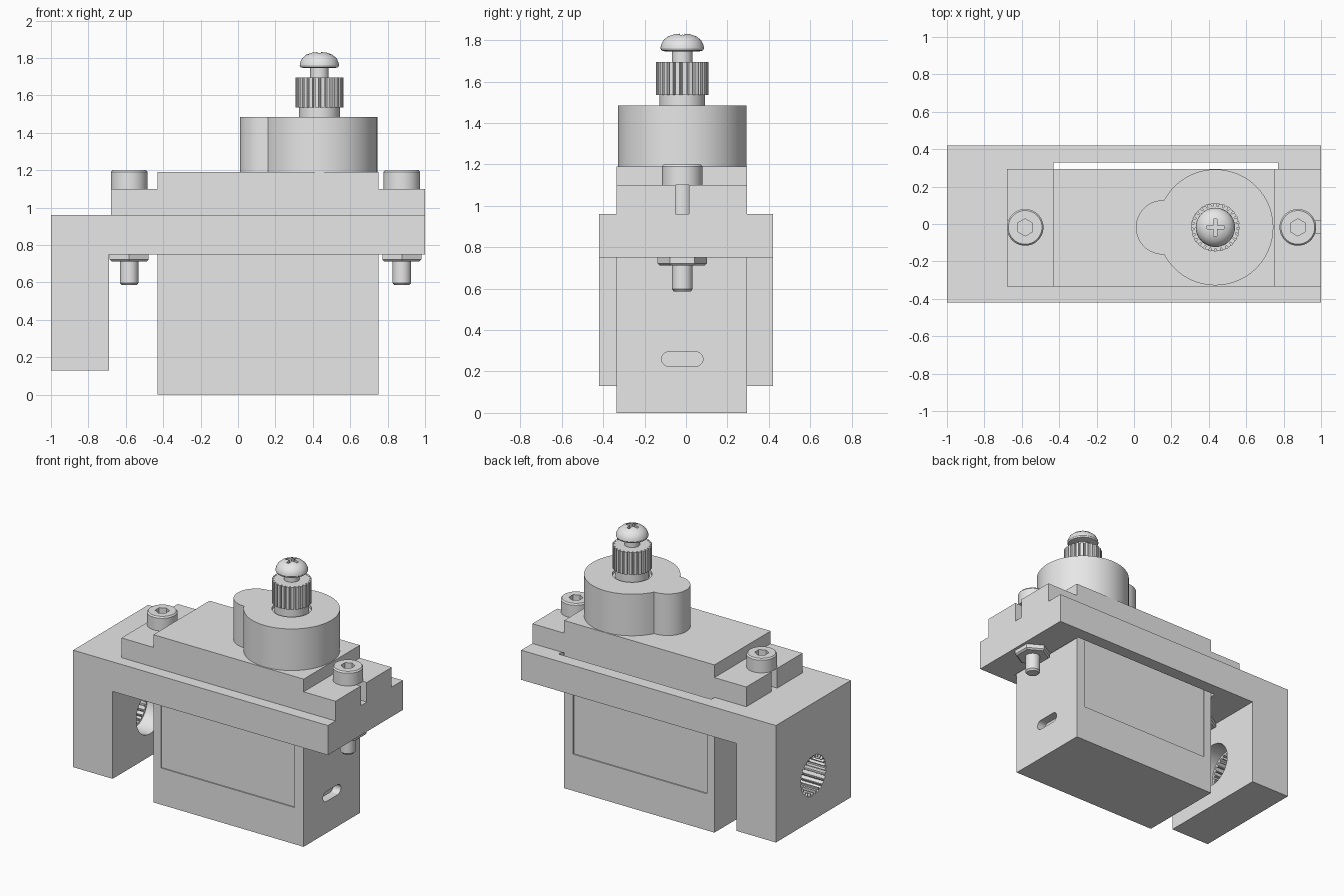
import bpy
import bmesh
from math import pi, cos, sin, acos, tau

if "Cube" in bpy.data.objects:
    bpy.data.objects.remove(bpy.data.objects["Cube"], do_unlink=True)

grey = bpy.data.materials.new("light grey")
grey.use_nodes = True
grey.diffuse_color = (0.8, 0.8, 0.8, 1)
grey.node_tree.nodes["Principled BSDF"].inputs["Base Color"].default_value = (0.8, 0.8, 0.8, 1)

MID = -0.018      # servo centre line in y
SHAFT = 0.435     # output shaft in x


def finish(name, bm):
    bmesh.ops.recalc_face_normals(bm, faces=bm.faces)
    mesh = bpy.data.meshes.new(name)
    bm.to_mesh(mesh)
    bm.free()
    mesh.materials.append(grey)
    ob = bpy.data.objects.new(name, mesh)
    bpy.context.collection.objects.link(ob)
    return ob


def prism(name, outline, lo, hi, axis="z"):
    """Extrude a closed 2D outline along one axis."""
    place = {"x": lambda u, v, w: (w, u, v),
             "y": lambda u, v, w: (u, w, v),
             "z": lambda u, v, w: (u, v, w)}[axis]
    bm = bmesh.new()
    a = [bm.verts.new(place(u, v, lo)) for u, v in outline]
    b = [bm.verts.new(place(u, v, hi)) for u, v in outline]
    bm.faces.new(a)
    bm.faces.new(b)
    n = len(a)
    for i in range(n):
        j = (i + 1) % n
        bm.faces.new((a[i], a[j], b[j], b[i]))
    return finish(name, bm)


def box(name, x0, x1, y0, y1, z0, z1):
    return prism(name, [(x0, y0), (x1, y0), (x1, y1), (x0, y1)], z0, z1)


def arc(cx, cy, r, start, end, n):
    return [(cx + r * cos(start + (end - start) * i / n),
             cy + r * sin(start + (end - start) * i / n)) for i in range(n + 1)]


def ring(cx, cy, r, n=48):
    return arc(cx, cy, r, pi / 2, pi / 2 + tau, n)[:-1]


def splined(cx, cy, r_out, r_in, teeth):
    pts = []
    for i in range(teeth):
        for frac, r in ((0, r_out), (0.6, r_out), (0.7, r_in), (0.9, r_in)):
            t = tau * (i + frac) / teeth
            pts.append((cx + r * cos(t), cy + r * sin(t)))
    return pts


def lathe(name, cx, cy, profile, n=48):
    """Turn (radius, z) points round a vertical axis and cap both ends."""
    bm = bmesh.new()
    rings = [[bm.verts.new((x, y, z)) for x, y in ring(cx, cy, r, n)] for r, z in profile]
    for a, b in zip(rings, rings[1:]):
        for i in range(n):
            j = (i + 1) % n
            bm.faces.new((a[i], a[j], b[j], b[i]))
    bm.faces.new(rings[0])
    bm.faces.new(rings[-1])
    return finish(name, bm)


def cut(ob, *cutters):
    bpy.context.view_layer.objects.active = ob
    for c in cutters:
        mod = ob.modifiers.new("cut", "BOOLEAN")
        mod.operation = "DIFFERENCE"
        mod.solver = "EXACT"
        mod.object = c
        bpy.ops.object.modifier_apply(modifier=mod.name)
        bpy.data.objects.remove(c, do_unlink=True)


parts = []

# Bracket: plate with a hanging leg, a servo opening and a splined bore
bracket = prism("bracket", [(-1, 0.13), (-0.69, 0.13), (-0.69, 0.75), (1, 0.75), (1, 0.96), (-1, 0.96)],
                -0.42, 0.42, "y")
cut(bracket,
    box("opening", -0.43, 0.77, -0.335, 0.33, 0.6, 1.1),
    prism("spline_bore", splined(0, 0.445, 0.142, 0.122, 25), -1.1, -0.8, "x"),
    prism("counterbore", ring(0, 0.445, 0.155), -0.82, -0.6, "x"))
parts.append(bracket)

# Servo case: body, stepped flanges and top in one profile
case = prism("servo_case",
             [(-0.43, 0), (0.75, 0), (0.75, 0.96), (1, 0.96), (1, 1.1), (0.75, 1.1), (0.75, 1.19),
              (-0.43, 1.19), (-0.43, 1.1), (-0.68, 1.1), (-0.68, 0.96), (-0.43, 0.96)],
             -0.335, 0.295, "y")
slot = (arc(MID + 0.065, 0.26, 0.035, -pi / 2, pi / 2, 12)
        + arc(MID - 0.065, 0.26, 0.035, pi / 2, 1.5 * pi, 12))
cut(case,
    box("front_panel_cut", -0.37, 0.68, -0.4, -0.327, 0.26, 0.85),
    box("back_panel_cut", -0.37, 0.68, 0.287, 0.4, 0.26, 0.85),
    prism("cable_slot", slot, 0.69, 0.8, "x"),
    box("right_slot", 0.875, 1.1, MID - 0.033, MID + 0.033, 0.9, 1.15),
    box("left_slot", -0.8, -0.58, MID - 0.033, MID + 0.033, 0.9, 1.15))
parts.append(case)

# Gear housing: large and small round lobes merged into one outline
R, r, gap = 0.31, 0.145, 0.28
big = acos((gap**2 + R**2 - r**2) / (2 * gap * R))
small = acos((gap**2 + r**2 - R**2) / (2 * gap * r))
lobes = (arc(SHAFT, MID, R, -pi + big, pi - big, 64)
         + arc(SHAFT - gap, MID, r, small, tau - small, 32)[1:-1])
housing = prism("gear_housing", lobes, 1.19, 1.485)
cut(housing, prism("shaft_recess", ring(SHAFT, MID, 0.128), 1.465, 1.6))
parts.append(housing)

# Output shaft: collar, splined gear and cross-head screw
parts.append(prism("shaft_collar", ring(SHAFT, MID, 0.11), 1.46, 1.54))
parts.append(prism("output_spline", splined(SHAFT, MID, 0.128, 0.113, 25), 1.535, 1.695))
parts.append(prism("horn_screw_neck", ring(SHAFT, MID, 0.05), 1.69, 1.76))
head = lathe("horn_screw_head", SHAFT, MID,
             [(0.085, 1.746), (0.1, 1.75), (0.105, 1.76), (0.103, 1.775), (0.092, 1.798),
              (0.07, 1.817), (0.04, 1.828), (0.012, 1.831)])
cut(head,
    box("cross_a", SHAFT - 0.046, SHAFT + 0.046, MID - 0.01, MID + 0.01, 1.79, 1.9),
    box("cross_b", SHAFT - 0.01, SHAFT + 0.01, MID - 0.046, MID + 0.046, 1.79, 1.9))
parts.append(head)

# Mounting bolts with hex sockets, and hex nuts below the plate
for side, x in (("right", -0.582), ("left", 0.876)):
    bolt = lathe(side + "_bolt", x, MID,
                 [(0.04, 0.585), (0.05, 0.597), (0.05, 1.1), (0.098, 1.1), (0.098, 1.19), (0.09, 1.2)])
    cut(bolt, prism("socket", ring(x, MID, 0.046, 6), 1.14, 1.3))
    nut = lathe(side + "_nut", x, MID, [(0.108, 0.712), (0.12, 0.722), (0.12, 0.75)], 6)
    parts += [bolt, nut]

# Smooth the round surfaces and keep the edges sharp
bpy.ops.object.select_all(action="DESELECT")
for ob in parts:
    ob.select_set(True)
bpy.context.view_layer.objects.active = bracket
bpy.ops.object.shade_smooth_by_angle(angle=pi / 6)
